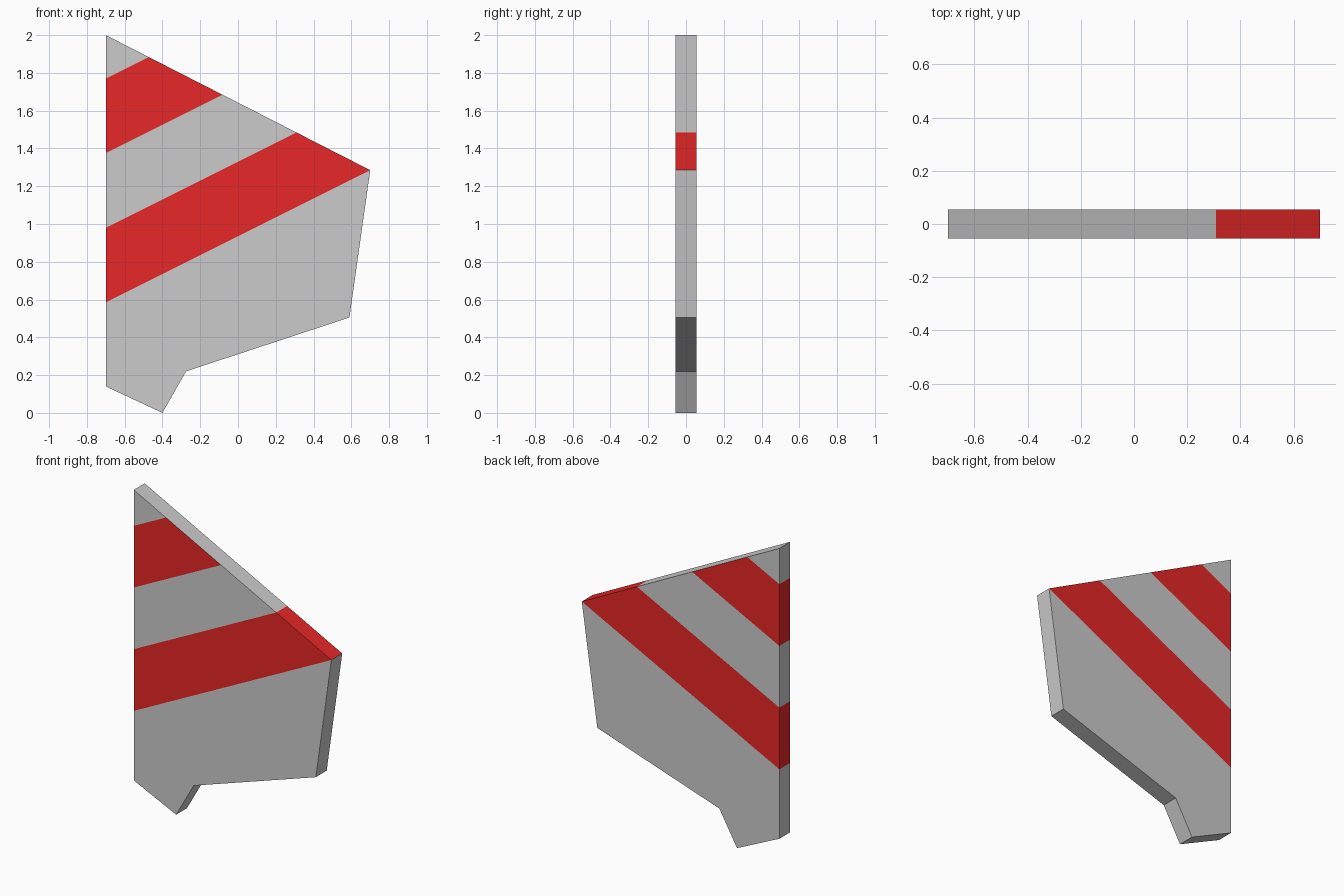
import bpy, bmesh
from mathutils import Vector

if "Cube" in bpy.data.objects:
    bpy.data.objects.remove(bpy.data.objects["Cube"])

HALF = 0.055
OUTLINE = [(-0.70, 0.14), (-0.40, 0.0), (-0.275, 0.22), (0.59, 0.505),
           (0.70, 1.285), (-0.70, 2.0)]
SLOPE, FIRST, STEP = 0.5, 0.935, 0.395   # stripe edges: z = FIRST + SLOPE*x + i*STEP

# Plate: outline extruded through its thickness
bm = bmesh.new()
front = bm.faces.new([bm.verts.new((x, -HALF, z)) for x, z in OUTLINE])
res = bmesh.ops.extrude_face_region(bm, geom=[front])
bmesh.ops.translate(bm, vec=(0, 2 * HALF, 0),
                    verts=[v for v in res["geom"] if isinstance(v, bmesh.types.BMVert)])
bmesh.ops.recalc_face_normals(bm, faces=bm.faces[:])

# Cut the diagonal stripe edges into the plate
for i in range(4):
    bmesh.ops.bisect_plane(bm, geom=bm.verts[:] + bm.edges[:] + bm.faces[:], dist=1e-5,
                           plane_co=(0, 0, FIRST + i * STEP), plane_no=(-SLOPE, 0, 1))

# Paint alternate bands; the sloping top edge is red only at its low end
bm.normal_update()
for f in bm.faces:
    c = sum((v.co for v in f.verts), Vector()) / len(f.verts)
    band = (c.z - SLOPE * c.x - FIRST) / STEP
    on_top = f.normal.z > 0.5
    striped = 0 < band < 1 or (2 < band < 3 and not on_top)
    upright_end = f.normal.x > 0.5 and not on_top
    f.material_index = int(striped and not upright_end)

mesh = bpy.data.meshes.new("striped_plate")
bm.to_mesh(mesh)
bm.free()
mesh.materials.append(bpy.data.materials.new("plain_grey"))
red = bpy.data.materials.new("red_stripe")
red.diffuse_color = (0.8, 0.02, 0.02, 1)
red.use_nodes = True
red.node_tree.nodes["Principled BSDF"].inputs["Base Color"].default_value = red.diffuse_color
mesh.materials.append(red)
plate = bpy.data.objects.new("striped_plate", mesh)
bpy.context.collection.objects.link(plate)
